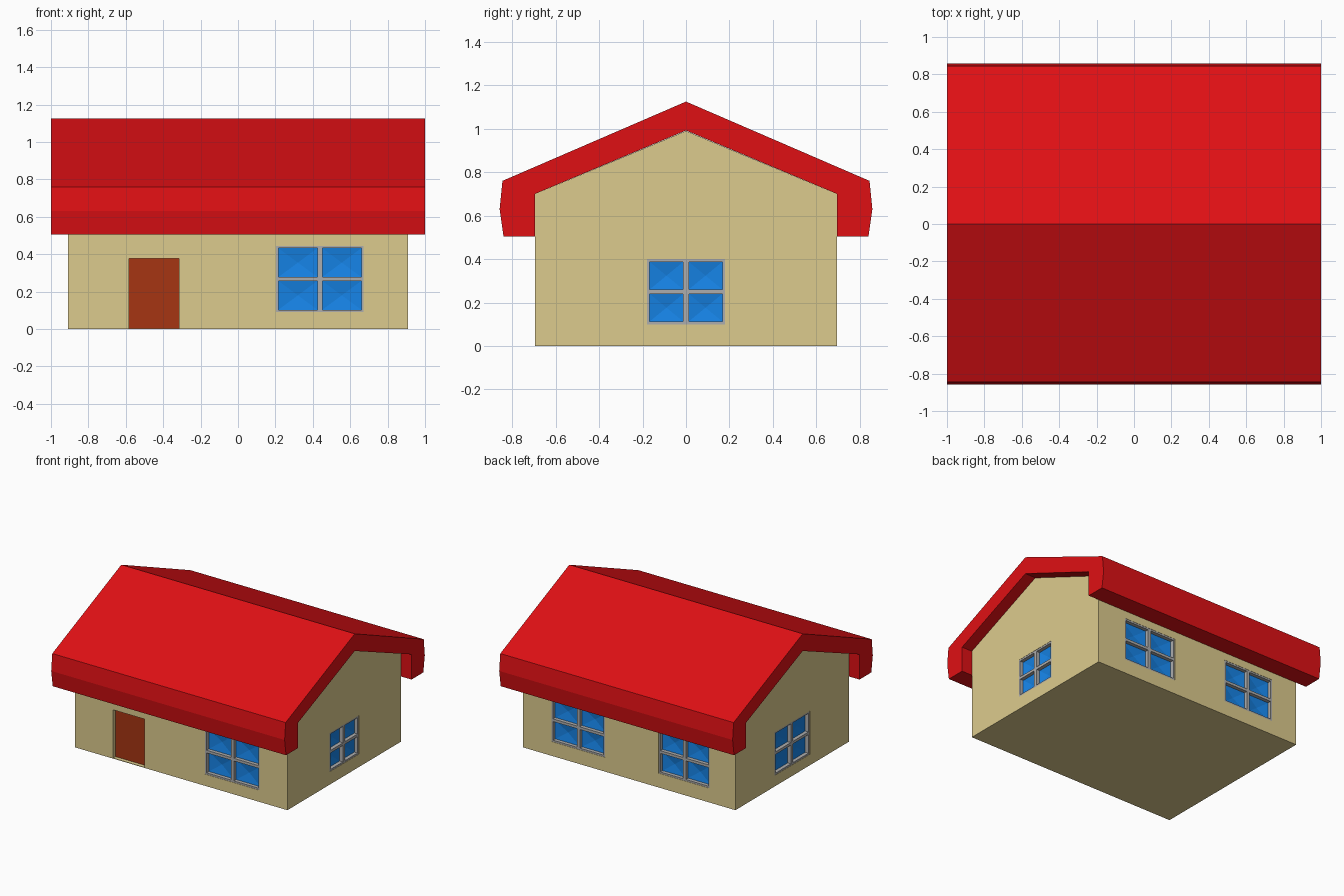
import bpy, bmesh
from math import radians
from mathutils import Matrix, Vector

if "Cube" in bpy.data.objects:
    bpy.data.objects.remove(bpy.data.objects["Cube"])

HX, HY = 0.91, 0.695      # half size of the walls
DEPTH = 0.03              # how far glass and door sit behind the wall face


def material(name, rgb):
    m = bpy.data.materials.new(name)
    m.diffuse_color = (*rgb, 1)
    m.use_nodes = True
    m.node_tree.nodes["Principled BSDF"].inputs["Base Color"].default_value = m.diffuse_color
    return m


CREAM = material("cream", (0.72, 0.60, 0.27))
RED = material("red", (0.74, 0.005, 0.007))
BLUE = material("blue", (0.008, 0.23, 0.80))
BROWN = material("brown", (0.38, 0.035, 0.006))
GREY = material("grey", (0.42, 0.42, 0.42))


def finish(name, bm, mat=None, matrix=None):
    if matrix:
        bm.transform(matrix)
    me = bpy.data.meshes.new(name)
    bm.to_mesh(me)
    bm.free()
    ob = bpy.data.objects.new(name, me)
    bpy.context.collection.objects.link(ob)
    if mat:
        me.materials.append(mat)
    return ob


def box(bm, x0, x1, y0, y1, z0, z1, matrix=Matrix()):
    size = Matrix.Diagonal((x1 - x0, y1 - y0, z1 - z0, 1))
    mid = Matrix.Translation(((x0 + x1) / 2, (y0 + y1) / 2, (z0 + z1) / 2))
    bmesh.ops.create_cube(bm, size=1, matrix=matrix @ mid @ size)


def extrude_profile(name, half_yz, half_x, mat):
    # half profile is mirrored across y = 0 and extruded along x
    pts = half_yz + [(-y, z) for y, z in reversed(half_yz) if y > 0]
    bm = bmesh.new()
    face = bm.faces.new([bm.verts.new((-half_x, y, z)) for y, z in pts])
    ext = bmesh.ops.extrude_face_region(bm, geom=[face])["geom"]
    verts = [v for v in ext if isinstance(v, bmesh.types.BMVert)]
    bmesh.ops.translate(bm, verts=verts, vec=(2 * half_x, 0, 0))
    bmesh.ops.recalc_face_normals(bm, faces=bm.faces)
    return finish(name, bm, mat)


def wall_matrix(angle, dist):
    # local x runs along the wall, local y goes into it
    return Matrix.Rotation(radians(angle), 4, 'Z') @ Matrix.Translation((0, -dist, 0))


cutter = bmesh.new()


def window(name, m, u0, u1, z0, z1, edge=0.013, bar=0.026):
    box(cutter, u0, u1, -0.05, 0.05, z0, z1, m)
    uc, zc, h = (u0 + u1) / 2, (z0 + z1) / 2, bar / 2
    us = [(u0 + edge, uc - h), (uc + h, u1 - edge)]
    zs = [(z0 + edge, zc - h * 0.8), (zc + h * 0.8, z1 - edge)]
    # frame with a cross of glazing bars
    bm = bmesh.new()
    for a, b in ((u0, us[0][0]), (us[0][1], us[1][0]), (us[1][1], u1)):
        box(bm, a, b, 0.002, DEPTH + 0.01, z0, z1)
    for a, b in ((z0, zs[0][0]), (zs[0][1], zs[1][0]), (zs[1][1], z1)):
        for c, d in us:
            box(bm, c, d, 0.002, DEPTH + 0.01, a, b)
    finish(name + "_frame", bm, GREY, m)
    # four panes, each dished slightly inward
    bm = bmesh.new()
    for a, b in us:
        for c, d in zs:
            ring = [bm.verts.new((x, DEPTH, z)) for x, z in ((a, c), (b, c), (b, d), (a, d))]
            tip = bm.verts.new(((a + b) / 2, DEPTH + 0.012, (c + d) / 2))
            for i in range(4):
                bm.faces.new((ring[i], ring[(i + 1) % 4], tip))
    finish(name + "_panes", bm, BLUE, m)


# house body and thick overhanging roof
walls = extrude_profile("walls", [(0, 0.99), (HY, 0.70), (HY, 0)], HX, CREAM)
# closed loop: outer slope, bevelled eave, underside
roof_half = [(0, 1.125), (0.845, 0.76), (0.858, 0.63), (0.84, 0.505),
             (HY, 0.505), (HY, 0.70), (0, 0.992)]
bm = bmesh.new()
for side in (1, -1):
    rings = [[bm.verts.new((x, side * y, z)) for y, z in roof_half] for x in (-1, 1)]
    n = len(roof_half)
    for ring in rings:
        bm.faces.new(ring)
    for i in range(n - 1):
        bm.faces.new((rings[0][i], rings[0][i + 1], rings[1][i + 1], rings[1][i]))
bmesh.ops.remove_doubles(bm, verts=bm.verts, dist=0.0005)
bmesh.ops.recalc_face_normals(bm, faces=bm.faces)
finish("roof", bm, RED)

# windows on all four sides
front, right = wall_matrix(0, HY), wall_matrix(90, HX)
back, left = wall_matrix(180, HY), wall_matrix(270, HX)
window("front_window", front, 0.203, 0.672, 0.09, 0.445)
window("right_window", right, -0.18, 0.18, 0.10, 0.40)
window("left_window", left, -0.215, 0.215, 0.085, 0.42)
window("back_window_a", back, -0.668, -0.207, 0.11, 0.445)
window("back_window_b", back, 0.252, 0.69, 0.11, 0.445)

# recessed door
box(cutter, -0.583, -0.315, -0.05, 0.05, 0.004, 0.378, front)
bm = bmesh.new()
box(bm, -0.583, -0.315, DEPTH, 0.05, 0.004, 0.378)
finish("door", bm, BROWN, front)

# cut the openings into the walls
cut = finish("opening_cutter", cutter)
cut.hide_render = True
cut.hide_viewport = True
mod = walls.modifiers.new("openings", 'BOOLEAN')
mod.object = cut
mod.solver = 'EXACT'
